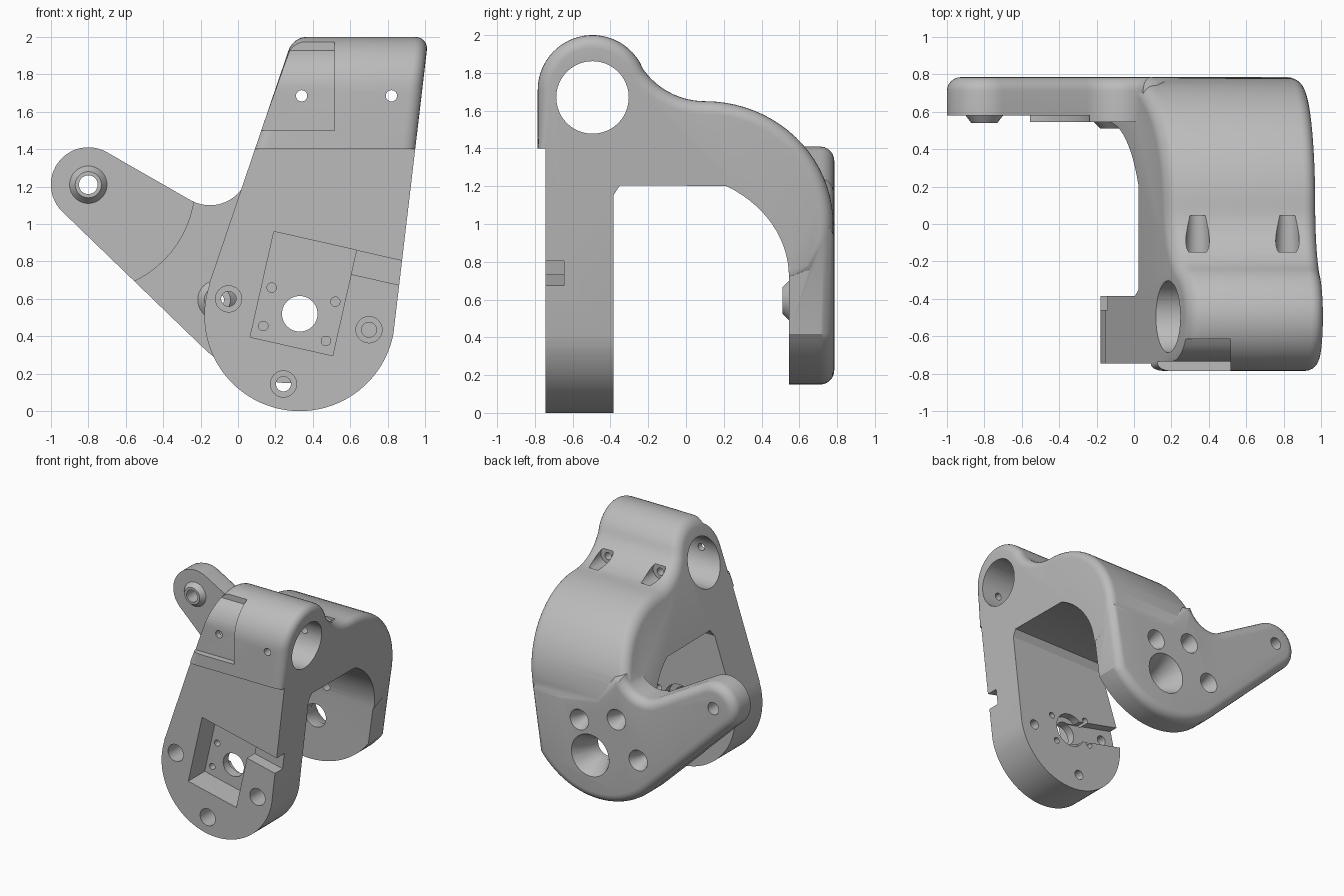
import bpy, bmesh, math
from mathutils import Vector

if "Cube" in bpy.data.objects:
    bpy.data.objects.remove(bpy.data.objects["Cube"])

grey = bpy.data.materials.new("plain grey")
grey.use_nodes = True
grey.diffuse_color = (0.5, 0.5, 0.5, 1)
grey.node_tree.nodes["Principled BSDF"].inputs["Base Color"].default_value = (0.5, 0.5, 0.5, 1)


def arc(cx, cz, rx, a0, a1, n=16, rz=None):
    """Points along a circular or elliptical arc, angles in degrees."""
    angles = [math.radians(a0 + (a1 - a0) * i / n) for i in range(n + 1)]
    return [(cx + rx * math.cos(a), cz + (rz or rx) * math.sin(a)) for a in angles]


def circle(cx, cz, r, n=40):
    return arc(cx, cz, r, 0, 360, n)[:-1]


def rect(cx, cz, w, h, degrees):
    c, s = math.cos(math.radians(degrees)), math.sin(math.radians(degrees))
    corners = [(-w / 2, -h / 2), (w / 2, -h / 2), (w / 2, h / 2), (-w / 2, h / 2)]
    return [(cx + c * u - s * v, cz + s * u + c * v) for u, v in corners]


def inset(pts, weights, d):
    """Move the weighted points of a clockwise outline inwards."""
    out, n = [], len(pts)
    for i, p in enumerate(pts):
        p = Vector(p)
        normals = []
        for a, b in ((i - 1, i), (i, (i + 1) % n)):
            if weights[a] and weights[b]:
                e = (Vector(pts[b]) - Vector(pts[a])).normalized()
                normals.append(Vector((e.y, -e.x)))
        if normals:
            m = sum(normals, Vector((0, 0))).normalized()
            p = p + m * (d * weights[i] / max(m.dot(normals[0]), 0.75))
        out.append((p.x, p.y))
    return out


def rounding(r, n=6):
    """Pairs of depth and inset for a rounded rim."""
    steps = [math.pi / 2 * i / n for i in range(n + 1)]
    return [(r * (1 - math.cos(a)), r * (1 - math.sin(a))) for a in steps]


def loft(name, rings):
    bm = bmesh.new()
    loops = [[bm.verts.new(p) for p in ring] for ring in rings]
    n = len(loops[0])
    for a, b in zip(loops, loops[1:]):
        for i in range(n):
            j = (i + 1) % n
            bm.faces.new((a[i], a[j], b[j], b[i]))
    bm.faces.new(loops[0])
    bm.faces.new(loops[-1])
    bmesh.ops.recalc_face_normals(bm, faces=bm.faces)
    mesh = bpy.data.meshes.new(name)
    bm.to_mesh(mesh)
    bm.free()
    mesh.materials.append(grey)
    obj = bpy.data.objects.new(name, mesh)
    bpy.context.collection.objects.link(obj)
    return obj


def along_x(name, pts, x0, x1):
    return loft(name, [[(x, y, z) for y, z in pts] for x in (x0, x1)])


def along_y(name, pts, y0, y1, end=None):
    return loft(name, [[(x, y0, z) for x, z in pts], [(x, y1, z) for x, z in end or pts]])


def cone(name, x, z, r0, y0, r1, y1):
    return along_y(name, circle(x, z, r0), y0, y1, circle(x, z, r1))


def combine(target, tool, operation="DIFFERENCE"):
    mod = target.modifiers.new("combine", "BOOLEAN")
    mod.operation = operation
    mod.solver = "EXACT"
    mod.object = tool
    bpy.context.view_layer.objects.active = target
    bpy.ops.object.modifier_apply(modifier=mod.name)
    bpy.data.objects.remove(tool)


def left(z):
    return -0.153 + 0.34 * (z - 0.684)


def right(z):
    return 0.836 + 0.118 * (z - 0.46)


# Arch: side profile swept across the width, with rounded outer rims
outer = [(-0.785, 1.4)]
outer += arc(-0.495, 1.71, 0.29, 180, 30, 24)
outer += arc(0.1, 2.05, 0.4, 210, 270, 12)[1:]
outer += arc(0.1, 1.0, 0.68, 90, 0, 20, 0.65)[1:]
outer += [(0.775, 0.9), (0.7, 0.75)]
inner = arc(-0.1, 0.72, 0.645, 0, 61, 14, 0.55)
inner += [(-0.35, 1.205), (-0.385, 1.15), (-0.385, 0), (-0.745, 0), (-0.745, 1.4)]
profile = outer + inner
weights = [0.5] + [1] * (len(outer) - 1) + [0] * len(inner)
rim = rounding(0.07)
rings = [[(left(z) + d, y, z) for y, z in inset(profile, weights, i)] for d, i in rim]
rings += [[(right(z) - d, y, z) for y, z in inset(profile, weights, i)] for d, i in reversed(rim)]
bracket = loft("bracket", rings)

# Round lower end of the front leg
waste = arc(0.33, 0.51, 0.51, 161.2, 353.3, 48)
waste += [(1.5, 0.45), (1.5, -0.5), (-1.5, -0.5), (-1.5, 0.674)]
combine(bracket, along_y("leg_end_cutter", waste, -1, 0))

# Back plate with the side arm
outline = arc(0.28, 0.82, 0.67, -37, -135, 24)
outline += arc(-0.8, 1.21, 0.2, 225, 62, 24)
outline += arc(-0.15, 1.31, 0.21, 242, 341, 12)
outline += [(0.13, 1.22), (0.3, 1.04), (0.6, 0.99), (right(0.99) - 0.003, 0.99)]
ones = [1] * len(outline)
rings = [[(x, 0.545, z) for x, z in outline]]
rings += [[(x, 0.785 - d, z) for x, z in inset(outline, ones, i)] for d, i in reversed(rounding(0.075))]
plate = loft("back_plate", rings)
combine(plate, along_y("arm_relief", circle(-0.8, 1.21, 0.57, 64), 0.4, 0.58))
combine(plate, cone("arm_boss", -0.8, 1.21, 0.115, 0.6, 0.07, 0.54), "UNION")
combine(plate, cone("plate_boss", -0.11, 0.595, 0.12, 0.56, 0.07, 0.51), "UNION")
combine(bracket, plate, "UNION")

# Cross bore and the stepped recess at the top
combine(bracket, along_x("bore", circle(-0.495, 1.67, 0.192, 48), -0.5, 1.5))
recess = [(-0.9, 1.5), (-0.735, 1.5)] + arc(-0.495, 1.72, 0.24, 180, 120, 8)
recess += [(-0.615, 2.2), (-0.9, 2.2)]
combine(bracket, along_x("recess", recess, -0.2, 0.515))

# Clamp screws with access slots behind them
for x in (0.34, 0.82):
    combine(bracket, cone("screw_hole", x, 1.685, 0.03, -0.9, 0.03, -0.1))
    combine(bracket, cone("screw_slot", x, 1.69, 0.067, -0.15, 0.055, 0.045))

# Motor pocket, cable notch and inner slot in the front leg
tilt = -12.7
combine(bracket, along_y("pocket", rect(0.349, 0.628, 0.452, 0.578, tilt), -0.9, -0.53))
combine(bracket, along_y("notch", rect(0.815, 0.751, 0.46, 0.13, tilt), -0.9, -0.645))
combine(bracket, along_y("inner_slot", rect(-0.01, 0.597, 0.72, 0.17, tilt), -0.46, -0.3))
combine(bracket, cone("inner_seat", 0.33, 0.52, 0.14, -0.45, 0.14, -0.3))
for x, z in ((0.18, 0.66), (0.52, 0.585), (0.135, 0.455), (0.47, 0.375)):
    combine(bracket, cone("pocket_hole", x, z, 0.025, -0.6, 0.025, -0.3))
for x, z in ((-0.05, 0.6), (0.7, 0.435), (0.243, 0.145)):
    combine(bracket, cone("counterbore", x, z, 0.07, -0.9, 0.07, -0.56))
    combine(bracket, cone("bolt_hole", x, z, 0.04, -0.6, 0.04, -0.3))

# Shaft hole through both legs, and countersinks in the back plate
combine(bracket, cone("shaft_hole", 0.33, 0.52, 0.095, -0.9, 0.095, 0.9))
combine(bracket, cone("shaft_dimple", 0.33, 0.52, 0.18, 0.8, 0.08, 0.6))
for x, z in ((0.43, 0.79), (0.09, 0.88), (-0.11, 0.595)):
    combine(bracket, cone("dimple", x, z, 0.09, 0.8, 0.035, 0.66))
    combine(bracket, cone("dimple_hole", x, z, 0.035, 0.7, 0.035, 0.4))
combine(bracket, cone("arm_hole", -0.8, 1.21, 0.05, 0.4, 0.05, 0.9))

# Smooth the curved surfaces, keep the machined edges crisp
bpy.ops.object.select_all(action="DESELECT")
bracket.select_set(True)
bpy.context.view_layer.objects.active = bracket
bpy.ops.object.shade_smooth_by_angle(angle=math.radians(30))
